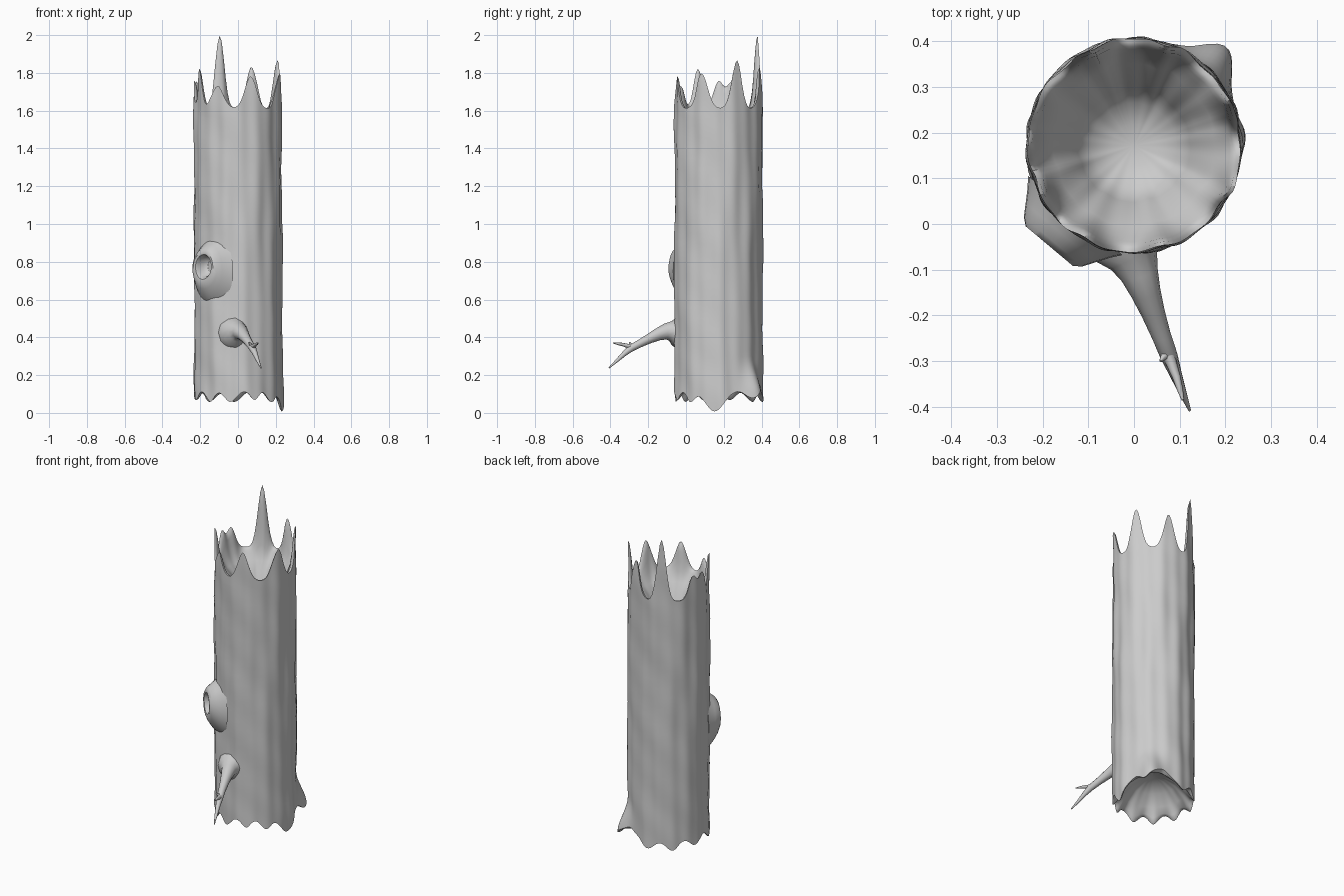
import bpy, bmesh
from math import sin, cos, radians, degrees, exp, pi
from mathutils import Vector

if "Cube" in bpy.data.objects:
    bpy.data.objects.remove(bpy.data.objects["Cube"])

CX, CY = 0.0, 0.172          # trunk axis
N = 128                      # segments around the trunk


def bump(a, centre, width):
    d = (a - centre + 180) % 360 - 180
    return exp(-(d / width) ** 2)


def rings_object(name, rings, cap_start=True, cap_end=True):
    """Skin a list of equal-length point rings."""
    bm = bmesh.new()
    rows = [[bm.verts.new(p) for p in ring] for ring in rings]
    for r0, r1 in zip(rows, rows[1:]):
        for i in range(len(r0)):
            j = (i + 1) % len(r0)
            bm.faces.new((r0[i], r0[j], r1[j], r1[i]))
    if cap_start:
        bm.faces.new(rows[0][::-1])
    if cap_end:
        bm.faces.new(rows[-1])
    bmesh.ops.recalc_face_normals(bm, faces=bm.faces)
    me = bpy.data.meshes.new(name)
    bm.to_mesh(me)
    bm.free()
    ob = bpy.data.objects.new(name, me)
    bpy.context.collection.objects.link(ob)
    bpy.ops.object.select_all(action='DESELECT')
    ob.select_set(True)
    bpy.context.view_layer.objects.active = ob
    bpy.ops.object.shade_smooth_by_angle(angle=radians(45))
    return ob


# Broken crown: (angle, height above the valleys, width)
SPIKES = [(115, .385, 9), (72, .22, 10), (25, .255, 10), (-22, .185, 11),
          (-73, .17, 11), (-118, .12, 12), (208, .21, 9), (180, .14, 9), (162, .14, 10)]
# Ragged root edge: (angle, drop, width)
TEETH = [(-5, .11, 17), (40, .04, 8), (-40, .06, 10), (-68, .05, 8), (-100, .06, 11),
         (-130, .06, 9), (-160, .05, 9), (165, .05, 11), (130, .06, 12), (95, .06, 13)]


def top_z(a):
    return 1.612 + sum(h * bump(a, c, w) for c, h, w in SPIKES)


def bottom_z(a):
    return 0.118 - sum(h * bump(a, c, w) for c, h, w in TEETH) + 0.03 * bump(a, 62, 9)


def radius(a, z):
    t = radians(a)
    r = 0.232 + 0.0025 * sin(9 * t + 2 * sin(3 * z)) + 0.002 * sin(17 * t + 1.5 * z)
    r += 0.002 * sin(4 * t + 9 * z) + 0.0015 * sin(23 * z + 5 * t)
    low = max(0, min(1, (0.3 - z) / 0.22))
    low = low * low * (3 - 2 * low)
    return r + low * (0.062 * bump(a, 47, 15) + 0.006 * bump(a, 0, 25))


def trunk_ring(fn):
    pts = []
    for i in range(N):
        a = 360 * i / N
        r, z = fn(a)
        pts.append((CX + r * cos(radians(a)), CY + r * sin(radians(a)), z))
    return pts


def mix(a, b, t):
    return a + (b - a) * t


# Trunk: underside hollow, outer bark wall, crown, inner bowl
rings = []
for f, t, z in [(.05, 1, .24), (.3, 1, .23), (.55, 1, .2), (.78, .9, .15), (.9, .5, .12), (.965, .1, .1)]:
    rings.append(trunk_ring(lambda a: (f * radius(a, bottom_z(a)), mix(bottom_z(a), z, t))))
ROWS = 44
for k in range(ROWS + 1):
    def wall(a):
        s = k / ROWS
        zb, zt = bottom_z(a), top_z(a)
        if s < .2:
            z = mix(zb, .32, s / .2)
        elif s < .7:
            z = mix(.32, 1.56, (s - .2) / .5)
        else:
            z = mix(1.56, zt, (s - .7) / .3)
        return radius(a, z), z
    rings.append(trunk_ring(wall))
for f, t, z in [(.965, .06, 1.6), (.93, .3, 1.6), (.9, .6, 1.59), (.85, .85, 1.58), (.76, 1, 1.55),
                (.6, 1, 1.51), (.53, 1, 1.45), (.4, 1, 1.41), (.2, 1, 1.39), (.04, 1, 1.385)]:
    rings.append(trunk_ring(lambda a: (f * radius(a, top_z(a)), mix(top_z(a), z, t))))
rings_object("trunk", rings)

# Knot with a hollow, pushed out of the front left of the bark
ang = radians(230)
out = Vector((cos(ang), sin(ang), 0))
side = Vector((-sin(ang), cos(ang), 0))
KNOT = [(.200, .135, .185, .75), (.222, .118, .165, .75), (.250, .100, .138, .755), (.275, .084, .108, .765),
        (.288, .068, .082, .77), (.286, .054, .066, .773), (.270, .045, .056, .775),
        (.240, .038, .047, .775), (.225, .015, .02, .775)]
rings = []
for d, w, h, z in KNOT:
    c = Vector((CX, CY, z)) + out * d
    rings.append([c + side * w * cos(2 * pi * i / 28)
                  + Vector((0, 0, h * (1 + .05 * sin(4 * pi * i / 28)) * sin(2 * pi * i / 28)))
                  for i in range(28)])
rings_object("knot", rings)


def limb(name, path, sides=12):
    """Tapered tube through (x, y, z, radius) points."""
    pts = [Vector(p[:3]) for p in path]
    rings = []
    for i, p in enumerate(pts):
        d = (pts[min(i + 1, len(pts) - 1)] - pts[max(i - 1, 0)]).normalized()
        u = d.cross(Vector((0, 0, 1))).normalized()
        v = u.cross(d)
        rings.append([p + (u * cos(2 * pi * k / sides) + v * sin(2 * pi * k / sides)) * path[i][3]
                      for k in range(sides)])
    return rings_object(name, rings)


# Dead branch and its forked twigs
limb("branch", [(-.015, -.03, .425, .09), (-.01, -.06, .428, .076), (0, -.078, .430, .055),
                (.012, -.11, .430, .042), (.026, -.15, .415, .033), (.042, -.195, .393, .026),
                (.06, -.245, .367, .021), (.077, -.29, .343, .019), (.09, -.325, .315, .014),
                (.105, -.365, .277, .009), (.122, -.408, .238, .003)])
limb("upper_twig", [(.07, -.27, .352, .015), (.082, -.305, .353, .012), (.093, -.335, .362, .009),
                    (.1, -.36, .366, .007), (.107, -.385, .371, .003)], 8)
limb("side_twig", [(.075, -.28, .347, .012), (.066, -.29, .362, .008), (.058, -.3, .374, .003)], 8)
